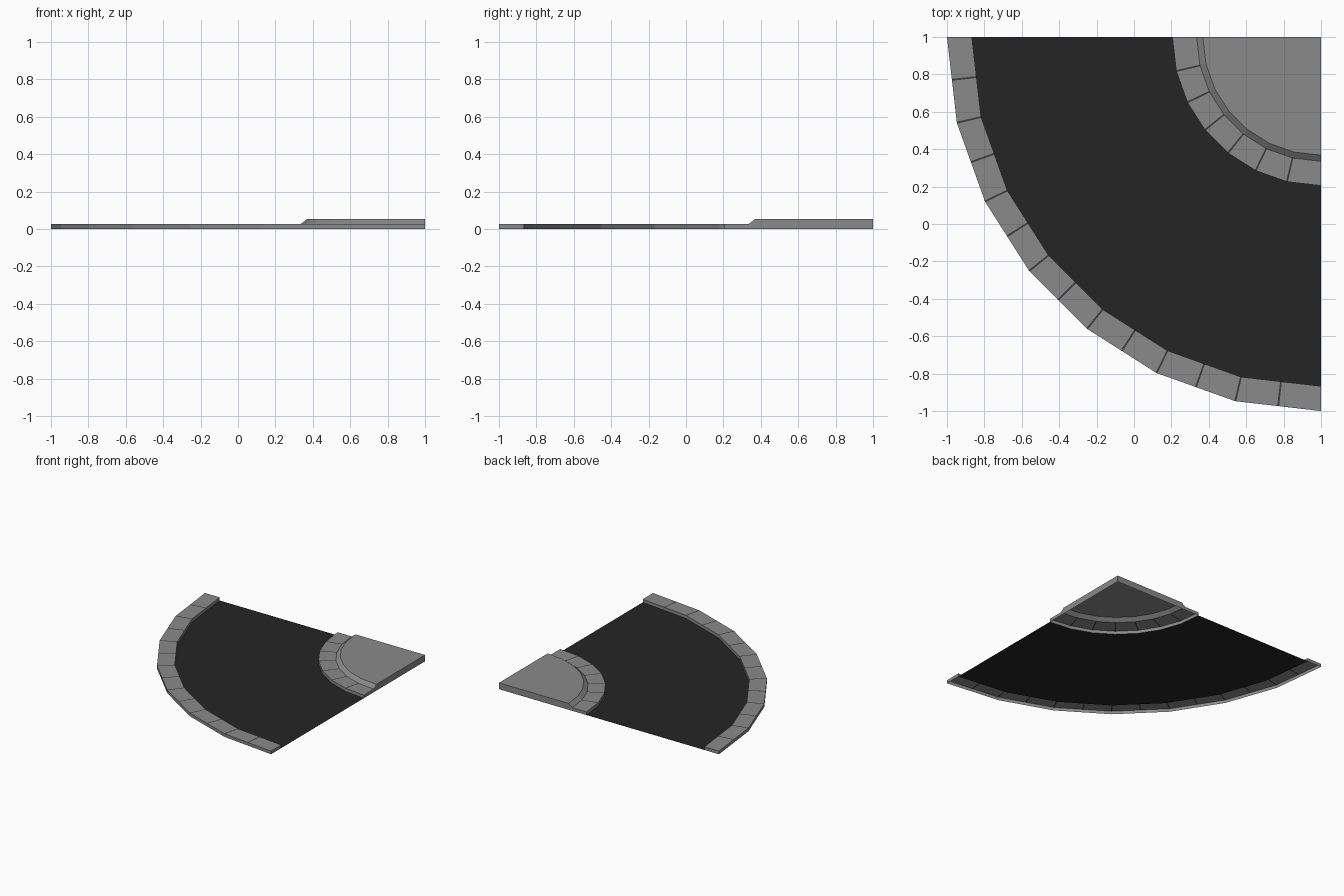
import bpy

if "Cube" in bpy.data.objects:
    bpy.data.objects.remove(bpy.data.objects["Cube"])

SEGS = 7            # straight facets in the quarter turn
CENTRE = (1.0, 1.0)
H = 0.026           # kerb height
TOP = 0.052         # island height
JOINT = 0.005       # half width of a kerb joint
K = 0.5523          # handle length of a quarter-circle curve


def corner(i):
    """Corner i of the unit quarter arc, evenly stepped along a curve."""
    t = i / SEGS
    s = 1 - t
    return (s**3 + 3*s*s*t + 3*s*t*t*K, t**3 + 3*s*t*t + 3*s*s*t*K)


def at(r, t, z):
    """Point on the faceted quarter arc; t counts facets from 0 to SEGS."""
    i = min(int(t), SEGS - 1)
    f = t - i
    (xa, ya), (xb, yb) = corner(i), corner(i + 1)
    x = xa * (1 - f) + xb * f
    y = ya * (1 - f) + yb * f
    return (CENTRE[0] - r * x, CENTRE[1] - r * y, z)


def material(name, c):
    m = bpy.data.materials.new(name)
    m.diffuse_color = (c, c, c, 1)
    m.use_nodes = True
    m.node_tree.nodes["Principled BSDF"].inputs["Base Color"].default_value = m.diffuse_color
    return m


def add_mesh(name, verts, faces, mats, idx=None):
    me = bpy.data.meshes.new(name)
    me.from_pydata(verts, [], faces)
    for m in mats:
        me.materials.append(m)
    if idx:
        me.polygons.foreach_set("material_index", idx)
    bpy.context.collection.objects.link(bpy.data.objects.new(name, me))


def sweep(name, profile, stops, mats, dark=None, caps=False):
    """Sweep an (r, z) profile around the arc; dark(ring, strip) picks material 1."""
    n = len(profile)
    verts = [at(r, t, z) for t in stops for r, z in profile]
    faces, idx = [], []
    for i in range(len(stops) - 1):
        for j in range(n - 1):
            a, b = i * n + j, (i + 1) * n + j
            faces.append((a, b, b + 1, a + 1))
            idx.append(1 if dark and dark(i, j) else 0)
    if caps:
        last = (len(stops) - 1) * n
        faces += [tuple(range(n)), tuple(last + j for j in reversed(range(n)))]
        idx += [0, 0]
    add_mesh(name, verts, faces, mats, idx)


def kerb(name, profile, top_strip, stones):
    """Kerb with thin dark joints between its stones."""
    step = SEGS / stones
    half = JOINT / (profile[0][0] * 1.571 / SEGS)
    stops, joints = [0.0], set()
    for k in range(1, stones):
        t = k * step
        joints.update((len(stops), len(stops) + 1))
        stops += [t - half, t, t + half]
    stops.append(float(SEGS))
    sweep(name, profile, stops, (stone, joint),
          lambda i, j: i in joints and j == top_strip, caps=True)


asphalt = material("asphalt", 0.018)
joint = material("joint", 0.045)
stone = material("stone", 0.255)
rings = list(range(SEGS + 1))

# road surface on the ground between the kerbs
sweep("road", [(1.867, 0), (0.795, 0)], rings, (asphalt,))

# outer kerb, two stones per facet, open underneath
kerb("outer_kerb", [(2.0, 0), (2.0, H), (1.867, H), (1.867, 0)], 1, 14)

# inner kerb, one stone per facet, open towards the island
kerb("inner_kerb", [(0.795, 0), (0.795, H), (0.665, H)], 1, 7)

# raised island: sloped rim and flat top
sweep("island_top", [(0.665, H), (0.632, TOP)], rings, (stone,))
add_mesh("island_plate", [at(0.632, t, TOP) for t in rings] + [(*CENTRE, TOP)],
         [tuple(range(SEGS + 2))], (stone,))

# straight walls closing the island on the two cut sides
side = [(0.795, 0), (0.665, H), (0.632, TOP), (0, TOP), (0, 0)]
for label, t, pts in (("left", 0, side), ("right", SEGS, side[::-1])):
    add_mesh("island_wall_" + label, [at(r, t, z) for r, z in pts],
             [tuple(range(5))], (stone,))
